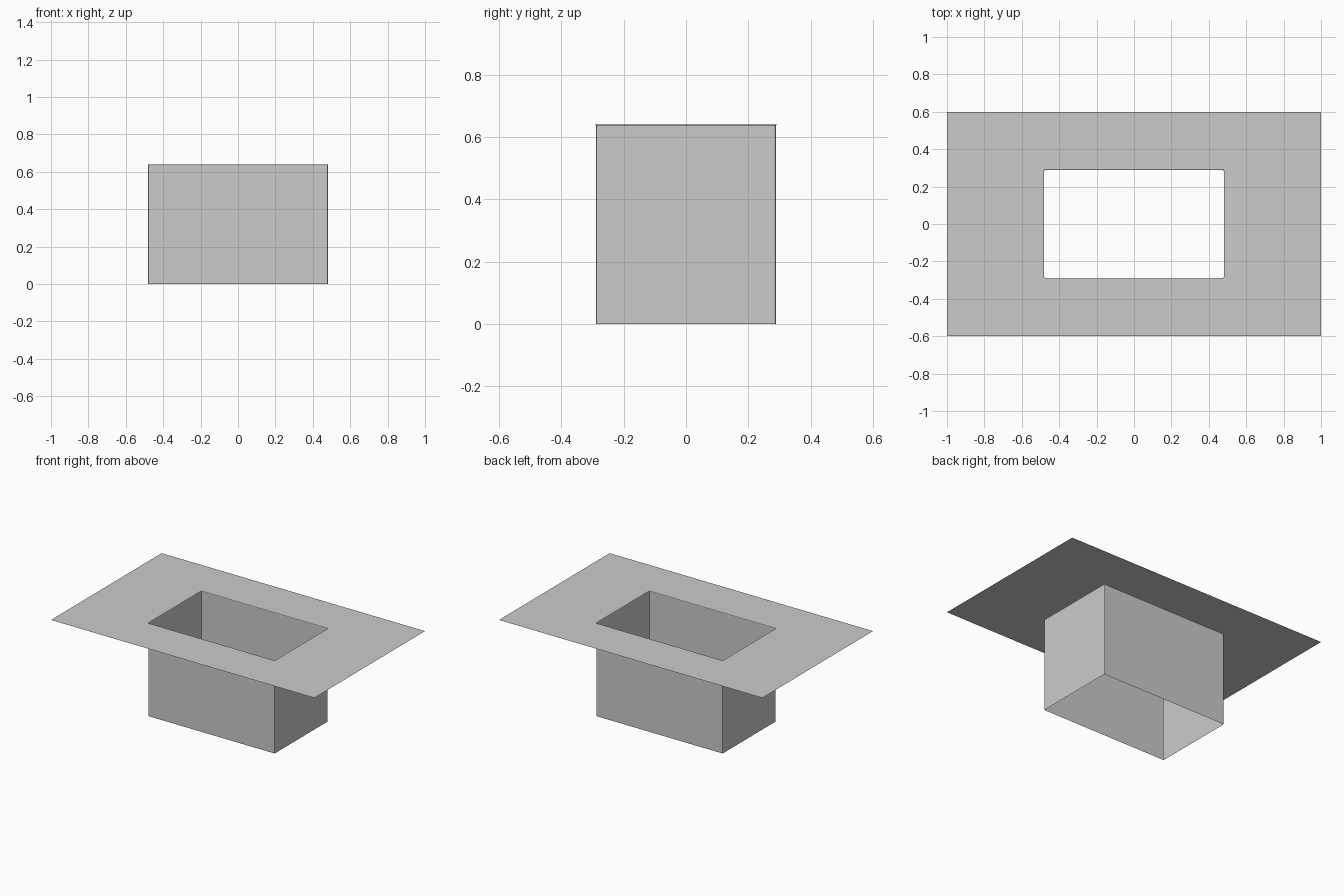
import bpy, bmesh

if "Cube" in bpy.data.objects:
    bpy.data.objects.remove(bpy.data.objects["Cube"])

HEIGHT = 0.64
bm = bmesh.new()


def ring(hx, hy, z):
    return [bm.verts.new((sx * hx, sy * hy, z))
            for sx, sy in ((-1, -1), (1, -1), (1, 1), (-1, 1))]


def bridge(a, b):
    for i in range(4):
        j = (i + 1) % 4
        bm.faces.new((a[i], a[j], b[j], b[i]))


# Thin flat flange around a rectangular opening, and the open duct below it
outer = ring(1.0, 0.6, HEIGHT)
hole = ring(0.48, 0.288, HEIGHT)
bottom = ring(0.48, 0.288, 0)
bridge(outer, hole)
bridge(hole, bottom)

# Tiny rounding on the rim of the opening and the duct's upright corners
edges = [bm.edges.get((hole[i], hole[(i + 1) % 4])) for i in range(4)]
edges += [bm.edges.get((hole[i], bottom[i])) for i in range(4)]
bmesh.ops.bevel(bm, geom=edges, offset=0.005, segments=2, profile=0.5,
                affect='EDGES')

mesh = bpy.data.meshes.new("flanged_duct")
bm.to_mesh(mesh)
bm.free()
duct = bpy.data.objects.new("flanged_duct", mesh)
bpy.context.collection.objects.link(duct)
